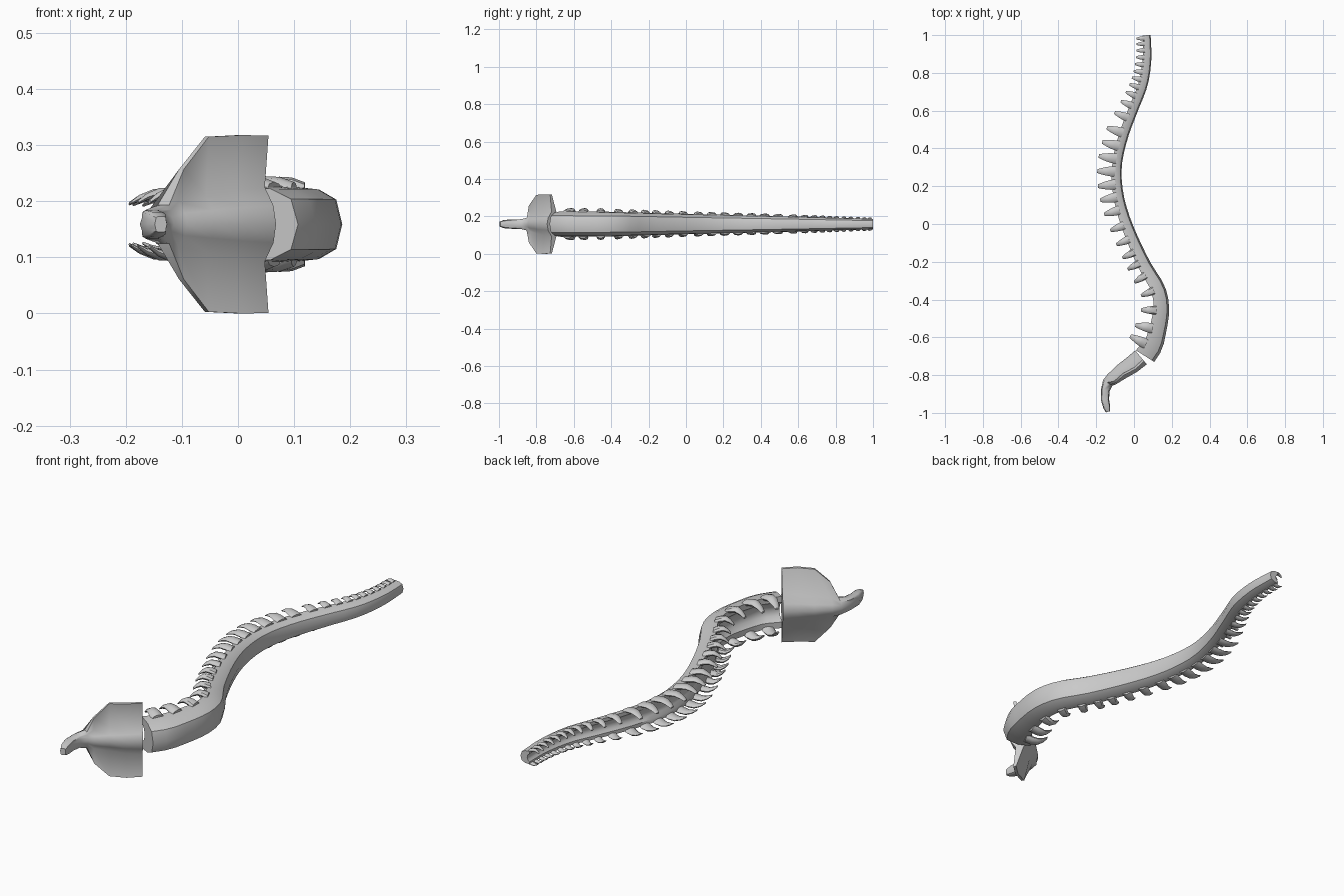
import bpy, bmesh, math
from mathutils import Vector

if "Cube" in bpy.data.objects:
    bpy.data.objects.remove(bpy.data.objects["Cube"])

ZC = 0.159


def interp(table, y):
    """Smooth (Hermite) interpolation through (y, value) pairs."""
    n = len(table)
    i = max(0, min(n - 2, sum(1 for p in table if p[0] <= y) - 1))

    def slope(k):
        a, b = table[max(k - 1, 0)], table[min(k + 1, n - 1)]
        return (b[1] - a[1]) / (b[0] - a[0])
    (y0, v0), (y1, v1) = table[i], table[i + 1]
    h = y1 - y0
    t = (y - y0) / h
    return ((2*t**3 - 3*t**2 + 1) * v0 + (t**3 - 2*t**2 + t) * h * slope(i)
            + (3*t**2 - 2*t**3) * v1 + (t**3 - t**2) * h * slope(i + 1))


def loft(bm, rings):
    """Skin a list of closed rings and cap both ends."""
    vs = [[bm.verts.new(p) for p in r] for r in rings]
    n = len(vs[0])
    for a, b in zip(vs, vs[1:]):
        for i in range(n):
            j = (i + 1) % n
            bm.faces.new((a[i], a[j], b[j], b[i]))
    bm.faces.new(vs[0][::-1])
    bm.faces.new(vs[-1])


def finish(bm, name, angle=40):
    bmesh.ops.recalc_face_normals(bm, faces=bm.faces)
    me = bpy.data.meshes.new(name)
    bm.to_mesh(me)
    bm.free()
    ob = bpy.data.objects.new(name, me)
    bpy.context.collection.objects.link(ob)
    bpy.ops.object.select_all(action='DESELECT')
    ob.select_set(True)
    bpy.context.view_layer.objects.active = ob
    bpy.ops.object.shade_smooth_by_angle(angle=math.radians(angle))


# S-shaped outer edge, thickness and half height along the length
EDGE = [(-.73, .107), (-.67, .145), (-.6, .165), (-.45, .186), (-.33, .163), (-.2, .085),
        (0, -.008), (.15, -.054), (.3, -.065), (.45, -.034), (.6, .021),
        (.73, .071), (.87, .092), (1, .088)]
THICK = [(-.73, .115), (-.6, .095), (-.4, .08), (0, .06), (.3, .052), (.7, .05), (1, .042)]
HALF = [(-.73, .068), (-.4, .066), (0, .055), (.5, .042), (1, .028)]
TOOTH = [(-.65, .075), (-.53, .075), (-.4, .06), (-.15, .057), (.2, .075), (.5, .072),
         (.65, .052), (.8, .04), (1, .033)]


def frame(y):
    s = (interp(EDGE, y + .005) - interp(EDGE, y - .005)) / .01
    along = Vector((s, 1, 0)).normalized()
    out = Vector((along.y, -along.x, 0))
    return Vector((interp(EDGE, y), y, ZC)), along, out


# body: rounded back with a shallow channel on the toothed side
half_profile = [(0, 0), (.13, .66), (.5, .93), (1, 1), (1, .62), (.8, .35)]
profile = half_profile + [(.75, 0)] + [(d, -z) for d, z in half_profile[:0:-1]]
bm = bmesh.new()
rings = []
for i in range(37):
    y = -.73 + 1.73 * i / 36
    p, along, out = frame(y)
    T, H = interp(THICK, y), interp(HALF, y)
    rings.append([p - out * d * T + Vector((0, 0, z * H)) for d, z in profile])
loft(bm, rings)
finish(bm, "curved_body")

# teeth: two mirrored rows of hooked, blunt claws
tips = [-.6, -.535, -.455, -.38, -.31, -.24, -.18, -.11, -.035, .05, .125, .2, .28, .36, .435,
        .51, .59, .65, .70, .74, .775, .81, .847, .883, .918, .952, .985]
# distance along tooth, z centre, half width, half depth
claw = [(-.25, .92, 1, .2), (.1, 1.05, .95, .2), (.45, 1.1, .78, .17),
        (.78, .95, .55, .12), (1, .76, .35, .06)]
for side, name in ((1, "upper_teeth"), (-1, "lower_teeth")):
    bm = bmesh.new()
    for yt in tips:
        L = interp(TOOTH, yt)
        y = yt
        for _ in range(8):
            out = frame(y)[2]
            y = min(.985, yt + (interp(THICK, y) + L) * out.y)
        p, along, out = frame(y)
        T, H = interp(THICK, y), interp(HALF, y)
        W = .36 * L
        rings = []
        for d, zc, w, dep in claw:
            c = p - out * (T + d * L) + Vector((0, 0, side * zc * H))
            rings.append([c + along * math.cos(a) * w * W + Vector((0, 0, math.sin(a) * dep * H))
                          for a in [k * math.tau / 8 for k in range(8)]])
        loft(bm, rings)
    finish(bm, name)

# winged guard flowing into a bent grip
# centre x, y, outward direction angle, outer u, inner u, shoulder z, tip u, tip z, tip thickness
guard = [
    (.037, -.706, -50, .048, -.048, .066, .027, .158, .012),
    (-.01, -.745, -53, .046, -.047, .060, .030, .159, .012),
    (-.065, -.783, -54, .040, -.043, .050, .022, .156, .012),
    (-.115, -.822, -45, .034, -.036, .040, .026, .098, .012),
    (-.138, -.842, -32, .028, -.030, .026, .018, .034, .024),
    (-.152, -.88, -8, .024, -.023, .022, .012, .026, .024),
    (-.153, -.93, 8, .021, -.022, .021, .010, .025, .022),
    (-.143, -.97, 18, .018, -.020, .018, .008, .022, .018),
    (-.137, -.994, 15, .011, -.012, .012, .005, .014, .010)]
bm = bmesh.new()
rings = []
for x, y, ang, uo, ui, zs, ut, zt, th in guard:
    a = math.radians(ang)
    out = Vector((math.cos(a), math.sin(a), 0))
    k = .35 if zt > .05 else .8
    half = [(uo, 0), (uo * .85, zs * .5), (uo * k, zs), (ut, zt), (ut - th, zt),
            (ui * k, zs), (ui * .85, zs * .5)]
    ring = half + [(ui, 0)] + [(u, -z) for u, z in half[:0:-1]]
    rings.append([Vector((x, y, ZC + z)) + out * u for u, z in ring])
loft(bm, rings)
finish(bm, "winged_guard_and_grip", 50)
